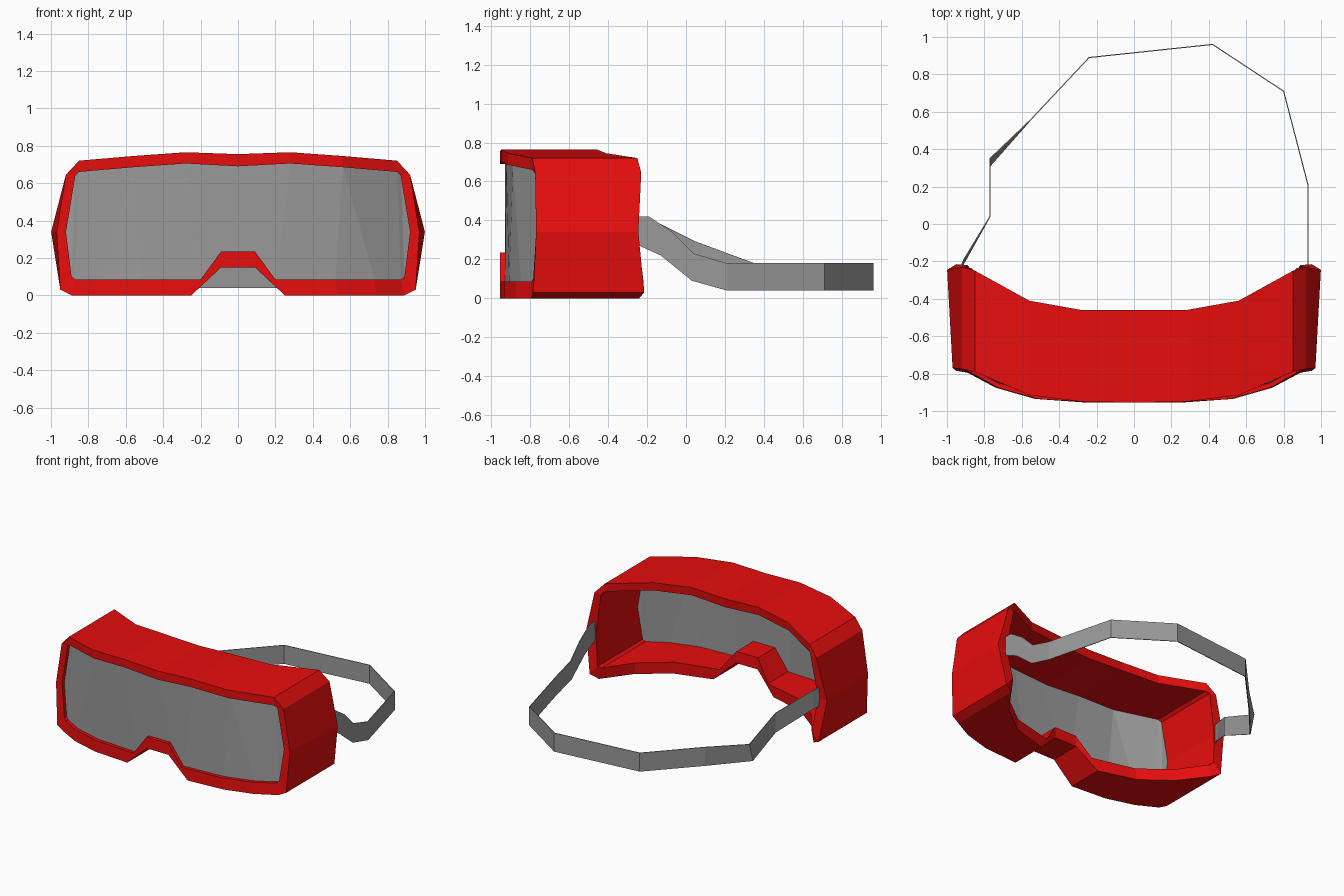
import bpy

cube = bpy.data.objects.get("Cube")
if cube:
    bpy.data.objects.remove(cube, do_unlink=True)


def make_material(name, color):
    mat = bpy.data.materials.new(name)
    mat.use_nodes = True
    mat.diffuse_color = color
    mat.node_tree.nodes["Principled BSDF"].inputs["Base Color"].default_value = color
    return mat


def make_object(name, verts, faces, mat):
    mesh = bpy.data.meshes.new(name)
    mesh.from_pydata(verts, [], faces)
    mesh.validate()
    mesh.update()
    mesh.materials.append(mat)
    obj = bpy.data.objects.new(name, mesh)
    bpy.context.collection.objects.link(obj)
    return obj


def add_mirror(obj):
    mod = obj.modifiers.new("Mirror", 'MIRROR')
    mod.use_axis[0] = True
    mod.use_clip = True
    mod.merge_threshold = 0.001


def add_thickness(obj, thickness):
    mod = obj.modifiers.new("Thickness", 'SOLIDIFY')
    mod.thickness = thickness
    mod.offset = 0


red = make_material("frame red", (0.8, 0.004, 0.004, 1))
grey = make_material("lens and strap grey", (0.32, 0.32, 0.32, 1))

# Half outline from top centre to nose centre:
# outer x, outer z, inner x, inner z, front y, back y
outline = [
    (0, .755, 0, .69, -.955, -.46),
    (.28, .765, .28, .705, -.95, -.46),
    (.56, .745, .56, .685, -.915, -.41),
    (.85, .72, .85, .66, -.79, -.25),
    (.92, .645, .87, .64, -.775, -.23),
    (.97, .34, .92, .34, -.77, -.245),
    (.95, .03, .89, .1, -.785, -.215),
    (.89, 0, .87, .085, -.795, -.24),
    (.74, 0, .73, .085, -.875, -.44),
    (.53, 0, .52, .085, -.935, -.6),
    (.25, 0, .2, .085, -.955, -.68),
    (.09, .15, .09, .235, -.955, -.72),
    (0, .15, 0, .235, -.955, -.72),
]
count = len(outline)

# Frame: four loops skinned into a hollow open shell
flare = 1.03
outer_front = [(x, yf, z) for x, z, ix, iz, yf, yb in outline]
outer_back = [(x * flare if x == .97 else x, yb, z) for x, z, ix, iz, yf, yb in outline]
inner_back = [(ix, yb - .005, iz) for x, z, ix, iz, yf, yb in outline]
inner_front = [(ix, yf, iz) for x, z, ix, iz, yf, yb in outline]

frame_faces = []
for ring in range(4):
    following = (ring + 1) % 4
    for i in range(count - 1):
        frame_faces.append((ring * count + i, ring * count + i + 1,
                            following * count + i + 1, following * count + i))
frame = make_object("goggle_frame", outer_front + outer_back + inner_back + inner_front,
                    [face[::-1] for face in frame_faces], red)
add_mirror(frame)

# Lens: curved sheet of flat panels set just behind the front rim
lens_verts = [(x, y + .028, z) for x, y, z in inner_front]
lens_faces = [(0, 12, 11), (0, 11, 10, 1), (1, 10, 9, 2), (2, 9, 8),
              (2, 8, 7, 3), (3, 7, 6, 4), (4, 6, 5)]
lens = make_object("lens", lens_verts, lens_faces, grey)
add_mirror(lens)
add_thickness(lens, .004)

# Strap: thin band given by upper and lower edge points (x, y, z)
low, high = .04, .18
strap_path = [
    ((-.935, -.26, .42), (-.935, -.26, .28)),
    ((-.91, -.19, .41), (-.91, -.21, .27)),
    ((-.77, .04, .295), (-.77, .04, .15)),
    ((-.77, .35, high), (-.77, .31, low)),
    ((-.55, .56, high), (-.55, .56, low)),
    ((-.24, .89, high), (-.24, .89, low)),
    ((.42, .96, high), (.42, .96, low)),
    ((.8, .71, high), (.8, .71, low)),
    ((.93, .21, high), (.93, .21, low)),
    ((.93, .04, .23), (.93, .03, .09)),
    ((.93, -.07, .34), (.93, -.13, .22)),
    ((.93, -.19, .42), (.93, -.24, .27)),
    ((.93, -.26, .42), (.93, -.27, .28)),
]
strap_verts = [point for pair in strap_path for point in pair]
strap_faces = [(i, i + 1, i + 3, i + 2) for i in range(0, len(strap_verts) - 2, 2)]
strap = make_object("head_strap", strap_verts, strap_faces, grey)
add_thickness(strap, .006)
